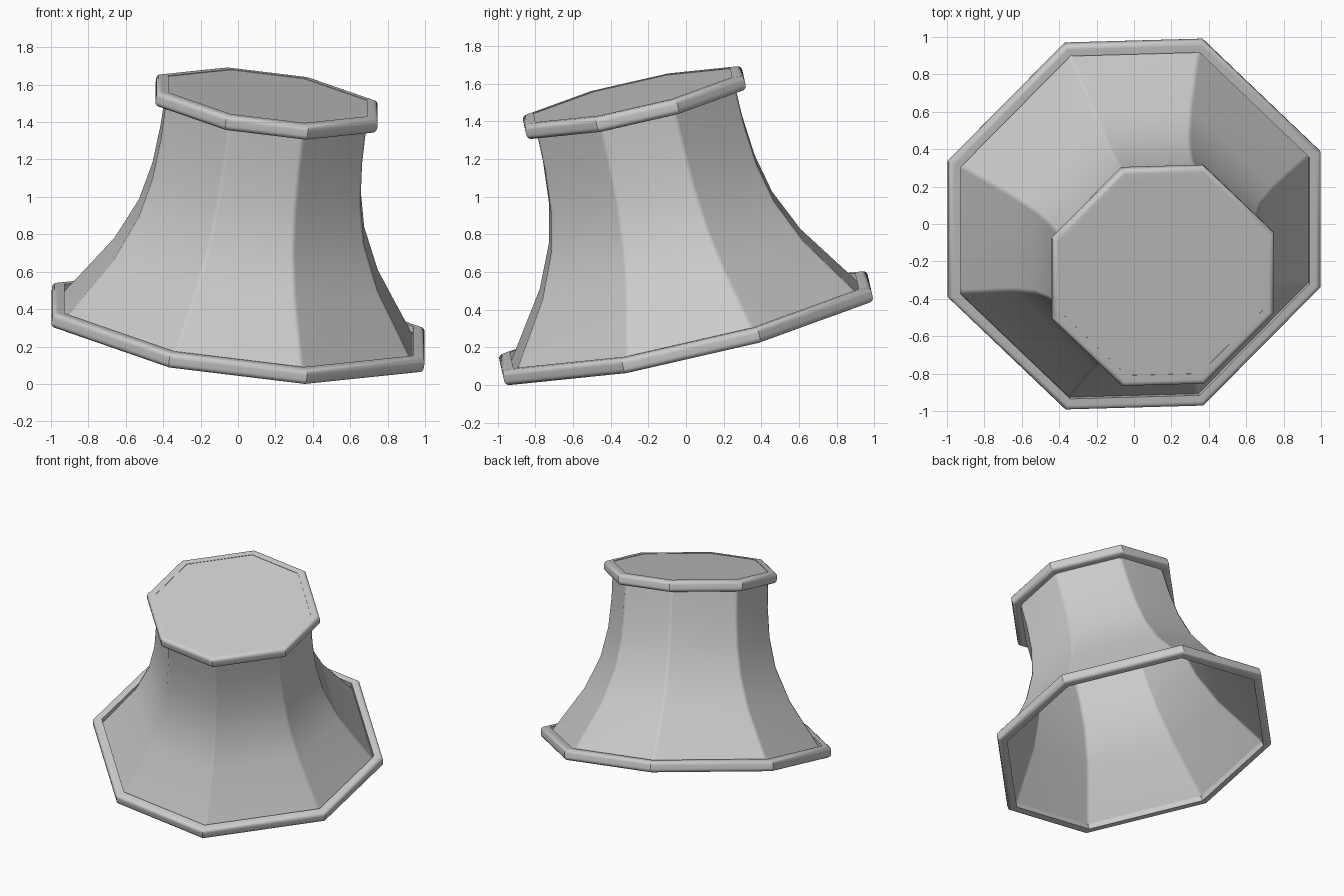
import bpy, bmesh, math
from mathutils import Matrix, Vector

if "Cube" in bpy.data.objects:
    bpy.data.objects.remove(bpy.data.objects["Cube"])

TILT = Matrix.Rotation(math.radians(12.9), 4, 'X') @ Matrix.Rotation(math.radians(7.1), 4, 'Y')
CUT = 0.37  # half length of a straight side relative to the apothem


def octagon(a, h, soft=0.0):
    """Corner-cut square outline; soft > 0 splits each corner into a small chamfer."""
    pts = []
    for q in range(4):
        rot = Matrix.Rotation(q * math.pi / 2, 3, 'Z')
        pts += [rot @ Vector((a, -CUT * a, h)), rot @ Vector((a, CUT * a, h))]
    if soft:
        n = len(pts)
        out = []
        for i, p in enumerate(pts):
            for o in (pts[i - 1], pts[(i + 1) % n]):
                out.append(p + (o - p).normalized() * soft)
        pts = out
    return pts


def loft(name, profile, closed=False, cap=False, soft=0.0, angle=30):
    """Sweep an (apothem, height) profile around the octagon."""
    bm = bmesh.new()
    rings = [[bm.verts.new(p) for p in octagon(a, h, soft)] for a, h in profile]
    pairs = list(zip(rings, rings[1:]))
    if closed:
        pairs.append((rings[-1], rings[0]))
    n = len(rings[0])
    for lo, hi in pairs:
        for i in range(n):
            j = (i + 1) % n
            bm.faces.new((lo[i], lo[j], hi[j], hi[i]))
    if cap:
        bm.faces.new(rings[-1])
    bmesh.ops.recalc_face_normals(bm, faces=bm.faces)
    bm.transform(TILT)
    me = bpy.data.meshes.new(name)
    bm.to_mesh(me)
    bm.free()
    ob = bpy.data.objects.new(name, me)
    bpy.context.collection.objects.link(ob)
    bpy.ops.object.select_all(action='DESELECT')
    ob.select_set(True)
    bpy.context.view_layer.objects.active = ob
    bpy.ops.object.shade_smooth_by_angle(angle=math.radians(angle))
    wn = ob.modifiers.new("weighted", 'WEIGHTED_NORMAL')
    wn.keep_sharp = True
    return ob


def rim(name, inner, outer, h0, h1, r=0.028):
    """Band with a rounded outer side."""
    prof = [(inner, h0)]
    for k in range(5):
        t = math.pi / 2 * k / 4
        prof.append((outer - r + r * math.sin(t), h0 + r - r * math.cos(t)))
    for k in range(5):
        t = math.pi / 2 * k / 4
        prof.append((outer - r + r * math.cos(t), h1 - r + r * math.sin(t)))
    prof.append((inner, h1))
    return loft(name, prof, closed=True)


# Flared shade with closed top
shade = loft("shade", [(0.955, 0.02), (0.71, 0.39), (0.607, 0.625), (0.56, 0.84),
                       (0.542, 1.06), (0.54, 1.24), (0.54, 1.317)], cap=True, soft=0.015)
# Trim bands at both ends
parts = [shade,
         rim("bottom_rim", 0.94, 1.003, 0.0, 0.083),
         rim("top_rim", 0.535, 0.597, 1.238, 1.32)]

# Stand on the ground and centre
pts = [v.co for o in parts for v in o.data.vertices]
lo = Vector([min(p[i] for p in pts) for i in range(3)])
hi = Vector([max(p[i] for p in pts) for i in range(3)])
off = Vector((-(lo.x + hi.x) / 2, -(lo.y + hi.y) / 2, -lo.z))
for o in parts:
    o.data.transform(Matrix.Translation(off))
